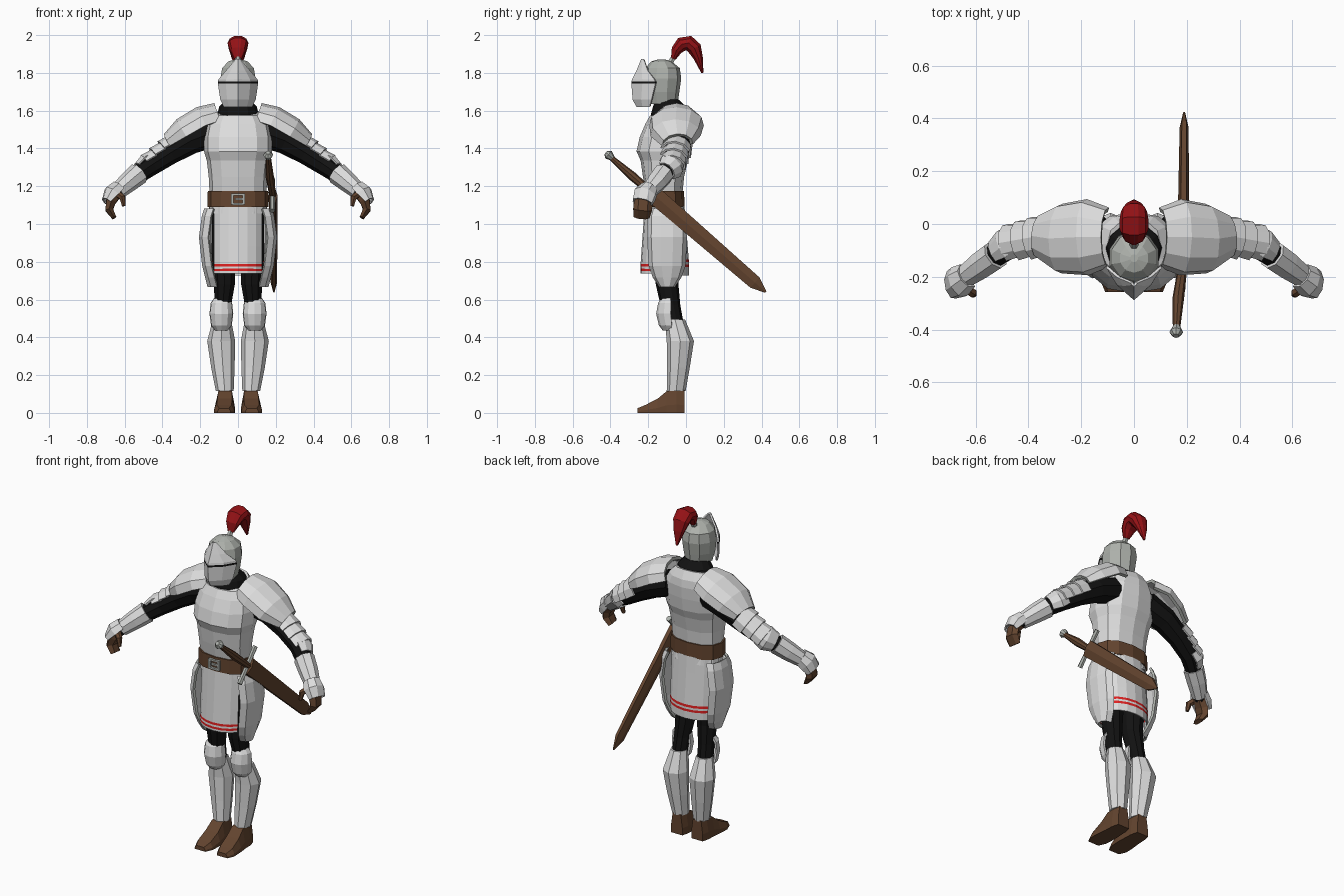
import bpy, bmesh, math
from mathutils import Vector as V


def material(name, rgb):
    m = bpy.data.materials.new(name)
    m.diffuse_color = (*rgb, 1)
    return m


PLATE = material("pale plate", (0.72, 0.72, 0.72))
STEEL = material("dull steel", (0.42, 0.44, 0.41))
BLACK = material("black cloth", (0.006, 0.006, 0.006))
LEATHER = material("brown leather", (0.125, 0.058, 0.028))
PLUME = material("deep red", (0.30, 0.006, 0.008))
STRIPE = material("bright red", (0.75, 0.015, 0.015))


def loft(name, rings, mat, closed=True, thick=0, mirror=False, rows=(), second=None):
    """Skin a list of point rings; faces of the given rows take the second material."""
    bm = bmesh.new()
    grid = [[bm.verts.new(p) for p in r] for r in rings]
    n = len(grid[0])
    for i in range(len(grid) - 1):
        for j in range(n if closed else n - 1):
            k = (j + 1) % n
            f = bm.faces.new((grid[i][j], grid[i][k], grid[i + 1][k], grid[i + 1][j]))
            f.material_index = int(i in rows)
    if closed:
        bm.faces.new(grid[0])
        bm.faces.new(grid[-1])
    bmesh.ops.recalc_face_normals(bm, faces=bm.faces)
    me = bpy.data.meshes.new(name)
    bm.to_mesh(me)
    bm.free()
    me.materials.append(mat)
    if second:
        me.materials.append(second)
    ob = bpy.data.objects.new(name, me)
    bpy.context.collection.objects.link(ob)
    if thick:
        s = ob.modifiers.new("thickness", "SOLIDIFY")
        s.thickness, s.offset = thick, 0
        if second and not rows:
            s.material_offset_rim = 1
    if mirror:
        ob.modifiers.new("mirror", "MIRROR")
    return ob


def arc(n, span):
    """Angles around a ring: full circle, or an open span in degrees."""
    if span is None:
        return [2 * math.pi * i / n for i in range(n)]
    a, b = (math.radians(s) for s in span)
    return [a + (b - a) * i / (n - 1) for i in range(n)]


def soft(v, p):
    return math.copysign(abs(v) ** p, v)


def stack(stations, xc=0, n=12, span=None, p=1.0, tilt=0):
    """Level rings from (z, half width, front y, back y); angle 0 is the front."""
    out = []
    for k, (z, rx, yf, yb, *c) in enumerate(stations):
        x0, ry, yc = (c[0] if c else xc), (yb - yf) / 2, (yb + yf) / 2
        slope = tilt if k == len(stations) - 1 else 0
        out.append([(x0 + rx * soft(math.sin(t), p), yc - ry * soft(math.cos(t), p),
                     z - slope * math.cos(t)) for t in arc(n, span)])
    return out


def limb(stations, n=8, span=None, ref=(0, -1, 0)):
    """Rings square to a path from (x, y, z, half width, half height)."""
    pts = [V(s[:3]) for s in stations]
    out = []
    for i, s in enumerate(stations):
        d = (pts[min(i + 1, len(pts) - 1)] - pts[max(i - 1, 0)]).normalized()
        u = V(ref)
        u = (u - d * u.dot(d)).normalized()
        v = u.cross(d)
        out.append([pts[i] + u * s[3] * math.cos(t) + v * s[4] * math.sin(t) for t in arc(n, span)])
    return out


def box(name, c, size, mat):
    x, y, z = (s / 2 for s in size)
    loft(name, [[(c[0] + a * x, c[1] + b * y, c[2] + h * z)
                 for a, b in ((-1, -1), (1, -1), (1, 1), (-1, 1))] for h in (-1, 1)], mat)


# Trunk
loft("cuirass", stack([(1.15, .15, -.21, -.02), (1.25, .155, -.228, -.01), (1.335, .165, -.24, .01),
     (1.385, .18, -.262, .03), (1.46, .18, -.245, .04), (1.53, .165, -.215, .045),
     (1.575, .135, -.19, .04), (1.60, .10, -.165, .015)], p=.85, tilt=.025), PLATE)
loft("collar", stack([(1.50, .12, -.18, 0), (1.585, .108, -.185, .005), (1.62, .10, -.175, 0),
     (1.66, .065, -.16, -.04)]), BLACK)
loft("pelvis", stack([(.86, .11, -.17, -.03), (.95, .135, -.18, -.02), (1.12, .14, -.2, -.03)]), BLACK)
loft("hip_band", stack([(1.055, .15, -.215, -.005), (1.10, .15, -.21, -.015)], p=.85), PLATE)
loft("belt", stack([(1.09, .162, -.222, -.008), (1.175, .16, -.222, -.01)], p=.85), LEATHER)

# Belt buckle
for s in (-1, 1):
    box("buckle_side", (s * .03, -.226, 1.132), (.012, .016, .06), STEEL)
    box("buckle_bar", (0, -.226, 1.132 + s * .025), (.06, .016, .011), STEEL)
box("buckle_tongue", (.008, -.226, 1.132), (.05, .014, .01), STEEL)

# Cloth skirt, front and back, with two stripes near the hem
front = [1.095, 1.0, .88, .787, .774, .763, .750, .738]
loft("skirt_front", stack([(z, .14, -.215 - .07 * min(1.095 - z, .33), -.02) for z in front],
     n=7, span=(-62, 62)), PLATE, False, .008, rows=(3, 5), second=STRIPE)
back = [1.095, 1.0, .88, .812, .798, .786, .772, .728]
loft("skirt_back", stack([(z, .15, -.2, -.012 + .08 * min(1.095 - z, .3)) for z in back],
     n=9, span=(95, 265)), PLATE, False, .008, rows=(3, 5), second=STRIPE)

# Hip plates
loft("hip_plate", [[(x - d, -.10 + s * w, z) for s, d in
     ((-1, .045), (-.8, .015), (-.3, 0), (.3, 0), (.8, .015), (1, .045))] for z, x, w in
     ((1.08, .172, .085), (1.04, .185, .098), (.93, .2, .1), (.78, .183, .092), (.72, .168, .07),
      (.67, .155, .035))], PLATE, False, .014, True, second=STEEL)

# Legs
loft("leg", stack([(1.05, .065, -.18, -.03, .075), (.85, .068, -.175, -.025, .075),
     (.68, .058, -.16, -.04, .072), (.57, .046, -.135, -.03, .08), (.46, .045, -.11, -.01, .085)],
     n=10), BLACK, mirror=True)
loft("knee_guard", stack([(.605, .034, -.125, -.05), (.58, .052, -.142, -.035), (.525, .058, -.152, -.03),
     (.465, .05, -.138, -.03), (.44, .03, -.118, -.05)], xc=.088, n=7, span=(-100, 100)),
     PLATE, False, .012, True)
loft("greave", stack([(.495, .048, -.112, -.005, .085), (.38, .074, -.102, .042, .089),
     (.24, .062, -.1, .02, .08), (.115, .047, -.102, -.002, .07)], n=8), PLATE, mirror=True)
loft("boot", [[(x + s * w * k, y, z) for s, k, z in ((-1, 1, 0), (-1, 1, h * .35), (-1, .72, h),
     (1, .72, h), (1, 1, h * .35), (1, 1, 0))] for y, x, w, h in
     ((-.008, .068, .038, .12), (-.05, .068, .048, .125), (-.102, .068, .05, .115),
      (-.15, .07, .054, .075), (-.215, .073, .054, .042), (-.258, .074, .035, .024))],
     LEATHER, mirror=True)

# Arms
loft("arm", limb([(.12, -.05, 1.49, .08, .08), (.25, -.04, 1.44, .072, .07), (.36, -.05, 1.375, .06, .06),
     (.46, -.075, 1.31, .052, .054), (.56, -.14, 1.24, .044, .045), (.65, -.21, 1.16, .036, .036)]),
     BLACK, mirror=True)
loft("pauldron", limb([(.10, -.05, 1.555, .105, .08), (.18, -.05, 1.53, .137, .088),
     (.275, -.055, 1.475, .125, .085), (.355, -.045, 1.425, .075, .055)], 7, (-8, 188)),
     PLATE, False, .018, True, second=STEEL)
for i in range(3):
    x, z = .325 + .048 * i, 1.402 - .032 * i
    y, r = -.048 - .008 * i, .082 - .006 * i
    loft("arm_lame", limb([(x, y, z, r - .008, r - .008), (x + .055, y - .01, z - .035, r, r - .002)],
         6, (25, 190)), PLATE, False, .01, True)
loft("elbow_guard", limb([(.44, -.062, 1.325, .05, .058), (.475, -.085, 1.30, .07, .068),
     (.515, -.11, 1.275, .052, .052)], 6, (50, 215)), PLATE, False, .01, True)
loft("bracer", limb([(.525, -.117, 1.268, .057, .06), (.58, -.155, 1.222, .055, .054),
     (.64, -.2, 1.17, .044, .044)]), PLATE, mirror=True)
loft("hand_guard", limb([(.63, -.195, 1.185, .046, .046), (.66, -.217, 1.155, .058, .052),
     (.69, -.23, 1.115, .052, .03)], 6, (-20, 200)), PLATE, False, .01, True)
loft("glove", limb([(.64, -.205, 1.17, .035, .035), (.672, -.225, 1.12, .05, .03),
     (.682, -.23, 1.075, .05, .024), (.655, -.235, 1.033, .042, .014)], 6), LEATHER, mirror=True)
loft("thumb", limb([(.645, -.235, 1.165, .02, .02), (.612, -.262, 1.14, .018, .018),
     (.605, -.268, 1.095, .01, .01)], 6), LEATHER, mirror=True)

# Helmet and visor
loft("helmet", stack([(1.635, .072, -.21, -.045), (1.70, .09, -.225, -.035), (1.77, .098, -.23, -.025),
     (1.825, .088, -.215, -.033), (1.86, .055, -.185, -.075), (1.872, .015, -.145, -.115)], n=10), STEEL)
loft("visor", [[(-x, b, z), (-.6 * x, f + (b - f) * .45, z), (0, f, z), (.6 * x, f + (b - f) * .45, z),
     (x, b, z)] for z, x, f, b in ((1.872, .008, -.233, -.222), (1.81, .06, -.258, -.20),
     (1.765, .1, -.28, -.165), (1.754, .102, -.284, -.16), (1.743, .102, -.284, -.16),
     (1.66, .09, -.278, -.18), (1.622, .072, -.258, -.19))],
     PLATE, False, .01, rows=(3,), second=BLACK)
loft("plume_holder", limb([(0, -.085, 1.85, .018, .018), (0, -.065, 1.885, .014, .014)], 6, ref=(1, 0, 0)), STEEL)
loft("plume", limb([(0, -.067, 1.875, .02, .014), (0, -.05, 1.92, .042, .03), (0, -.022, 1.952, .054, .04),
     (0, .015, 1.958, .055, .042), (0, .045, 1.93, .05, .04), (0, .065, 1.88, .034, .026),
     (0, .087, 1.80, .006, .006)], 10, ref=(1, 0, 0)), PLUME)

# Sheathed sword on the left hip
X = (1, 0, 0)
loft("scabbard", limb([(.186, -.165, 1.15, .024, .054), (.19, .365, .69, .017, .042),
     (.19, .422, .64, .004, .006)], 6, ref=X), LEATHER)
loft("sword_grip", limb([(.161, -.395, 1.35, .014, .014), (.168, -.28, 1.25, .022, .024),
     (.184, -.165, 1.15, .018, .018)], 8, ref=X), LEATHER)
loft("pommel", limb([(.159, -.424, 1.378, .012, .012), (.16, -.41, 1.366, .026, .026),
     (.161, -.388, 1.347, .014, .014)], 8, ref=X), STEEL)
loft("crossguard", limb([(.182, -.245, 1.07, .014, .017), (.182, -.17, 1.155, .013, .011),
     (.182, -.095, 1.24, .014, .017)], 6, ref=X), STEEL)
